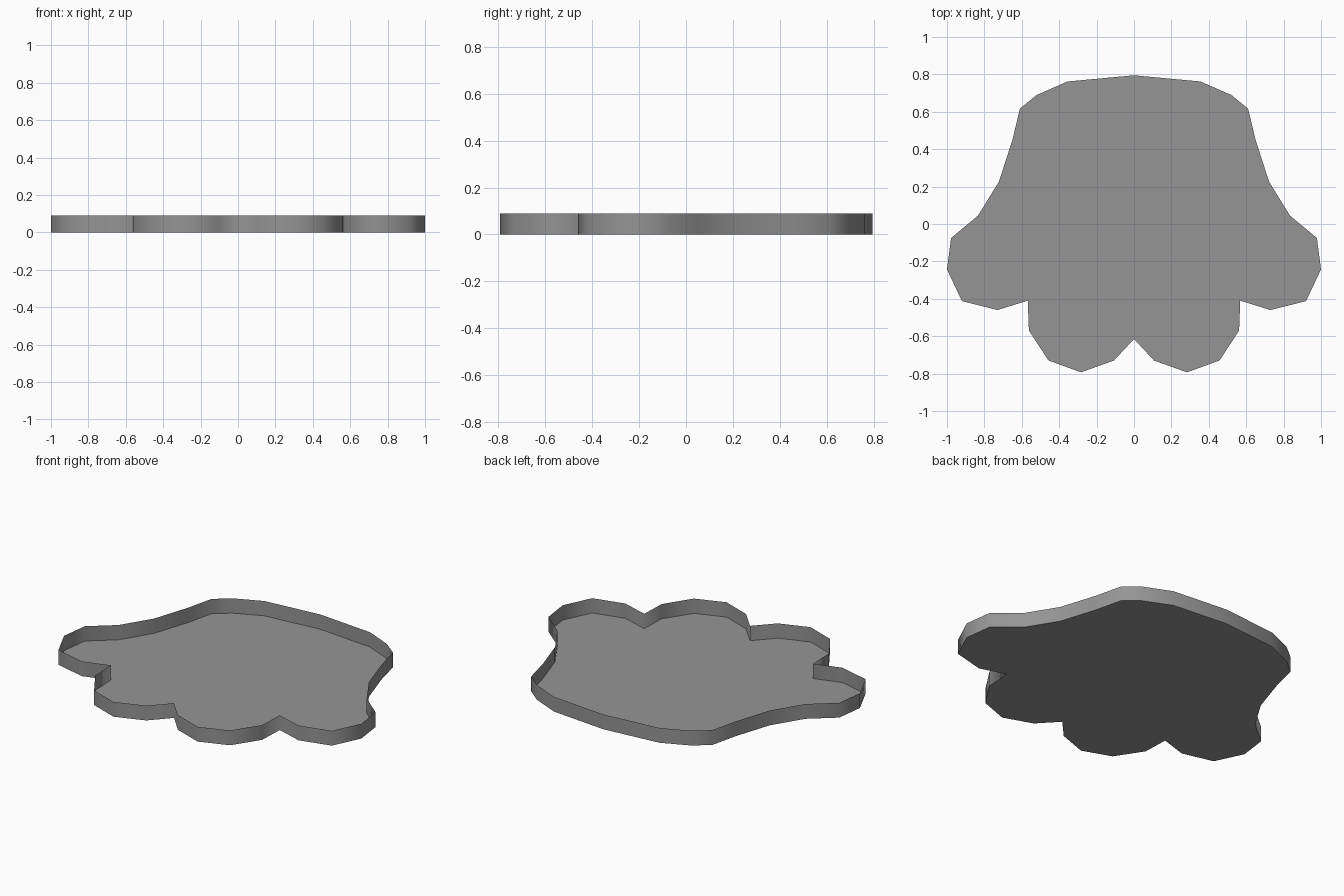
import bpy
import bmesh

HEIGHT = 0.09

# Remove the default cube
cube = bpy.data.objects.get("Cube")
if cube:
    bpy.data.objects.remove(cube, do_unlink=True)

# Plain grey material
grey = bpy.data.materials.new("plain grey")
grey.use_nodes = True
colour = (0.3, 0.3, 0.3, 1)
grey.diffuse_color = colour
grey.node_tree.nodes["Principled BSDF"].inputs["Base Color"].default_value = colour

# Half of the scalloped outline, from back centre to front notch
half = [(0, 0.795), (0.355, 0.762), (0.52, 0.69), (0.61, 0.617), (0.65, 0.45),
        (0.722, 0.227), (0.834, 0.045), (0.978, -0.075), (1, -0.243),
        (0.92, -0.412), (0.73, -0.46), (0.568, -0.41), (0.562, -0.57),
        (0.457, -0.73), (0.283, -0.793), (0.107, -0.73), (0, -0.615)]
outline = [(-x, y) for x, y in half] + half[-2:0:-1]

# Open tray: a flat floor with a thin rim standing on its edge
bm = bmesh.new()
low = [bm.verts.new((x, y, 0)) for x, y in outline]
high = [bm.verts.new((x, y, HEIGHT)) for x, y in outline]
floor = bm.faces.new(low[::-1])
for i in range(len(low)):
    j = (i + 1) % len(low)
    wall = bm.faces.new((low[i], low[j], high[j], high[i]))
    wall.smooth = True
bmesh.ops.recalc_face_normals(bm, faces=bm.faces)
floor.normal_update()
if floor.normal.z > 0:
    bmesh.ops.reverse_faces(bm, faces=bm.faces)
for edge in floor.edges:
    edge.smooth = False

mesh = bpy.data.meshes.new("scalloped_tray")
bm.to_mesh(mesh)
bm.free()
mesh.materials.append(grey)
tray = bpy.data.objects.new("scalloped_tray", mesh)
bpy.context.collection.objects.link(tray)
